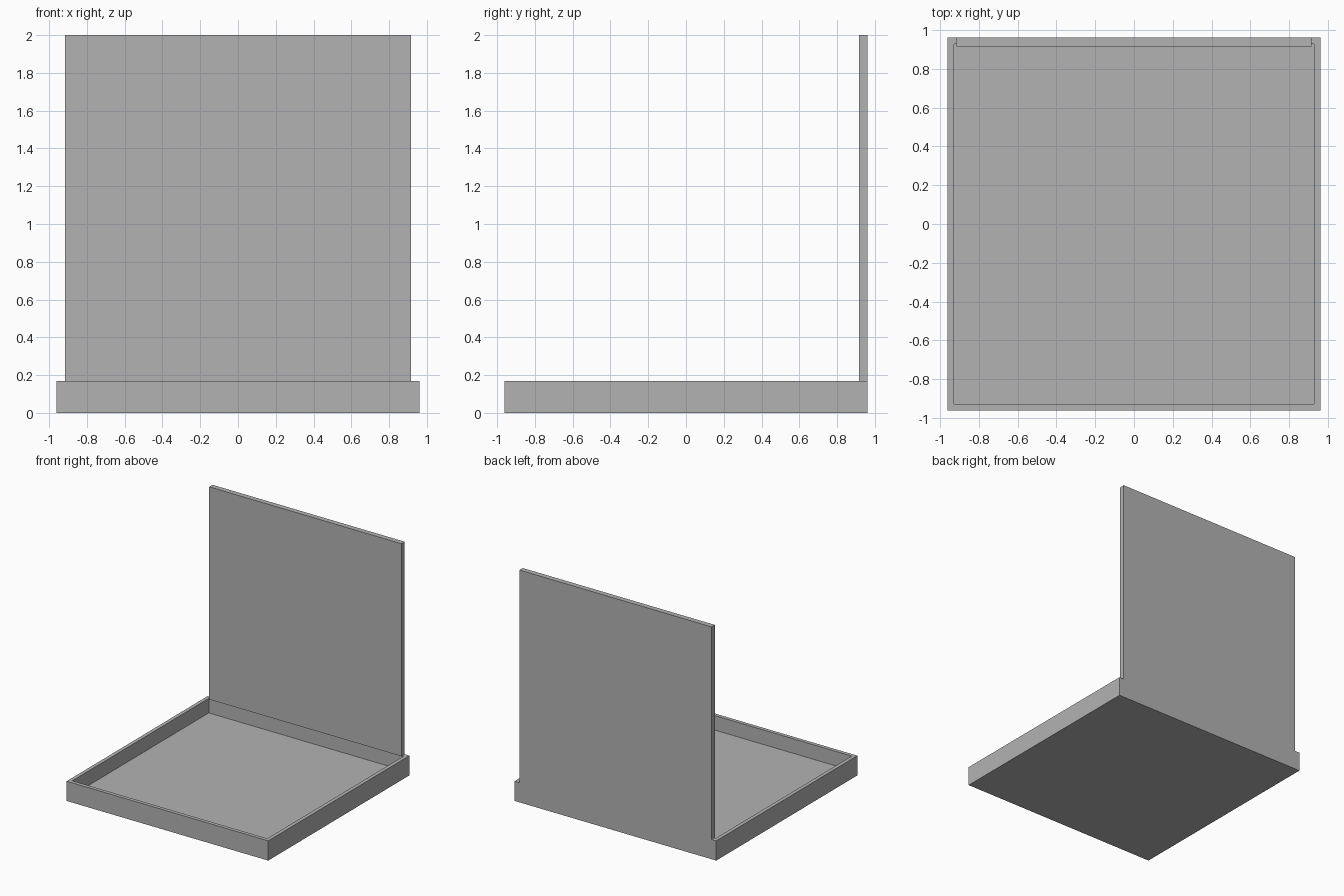
import bpy
import bmesh
from mathutils import Vector

HALF = 0.96      # half width of the tray
RIM = 0.045      # thickness of rim, floor and back panel
TRAY_TOP = 0.17
TOP = 2.0

default = bpy.data.objects.get("Cube")
if default:
    bpy.data.objects.remove(default, do_unlink=True)

grey = bpy.data.materials.new("plain grey")
grey.use_nodes = True
colour = (0.45, 0.45, 0.45, 1)
grey.diffuse_color = colour
grey.node_tree.nodes["Principled BSDF"].inputs["Base Color"].default_value = colour


def add_box(bm, low, high):
    """Add an axis-aligned box spanning two corners."""
    low, high = Vector(low), Vector(high)
    verts = bmesh.ops.create_cube(bm, size=1)["verts"]
    bmesh.ops.scale(bm, vec=high - low, verts=verts)
    bmesh.ops.translate(bm, vec=(low + high) / 2, verts=verts)


def finish(bm, name):
    """Turn the bmesh into a named flat-shaded object."""
    bmesh.ops.recalc_face_normals(bm, faces=bm.faces)
    mesh = bpy.data.meshes.new(name)
    bm.to_mesh(mesh)
    bm.free()
    mesh.materials.append(grey)
    obj = bpy.data.objects.new(name, mesh)
    bpy.context.collection.objects.link(obj)


# Shallow square tray: inset the top, then sink the inner face to the floor
bm = bmesh.new()
add_box(bm, (-HALF, -HALF, 0), (HALF, HALF, TRAY_TOP))
bm.normal_update()
top = max(bm.faces, key=lambda f: f.calc_center_median().z)
bmesh.ops.inset_individual(bm, faces=[top], thickness=RIM)
sunk = bmesh.ops.extrude_discrete_faces(bm, faces=[top])["faces"]
bmesh.ops.translate(bm, vec=(0, 0, RIM - TRAY_TOP), verts=sunk[0].verts)
finish(bm, "tray")

# Upright panel on the back rim, flush with its inner and outer sides
inner = HALF - RIM
bm = bmesh.new()
add_box(bm, (-inner, inner, TRAY_TOP), (inner, HALF, TOP))
finish(bm, "back_panel")
